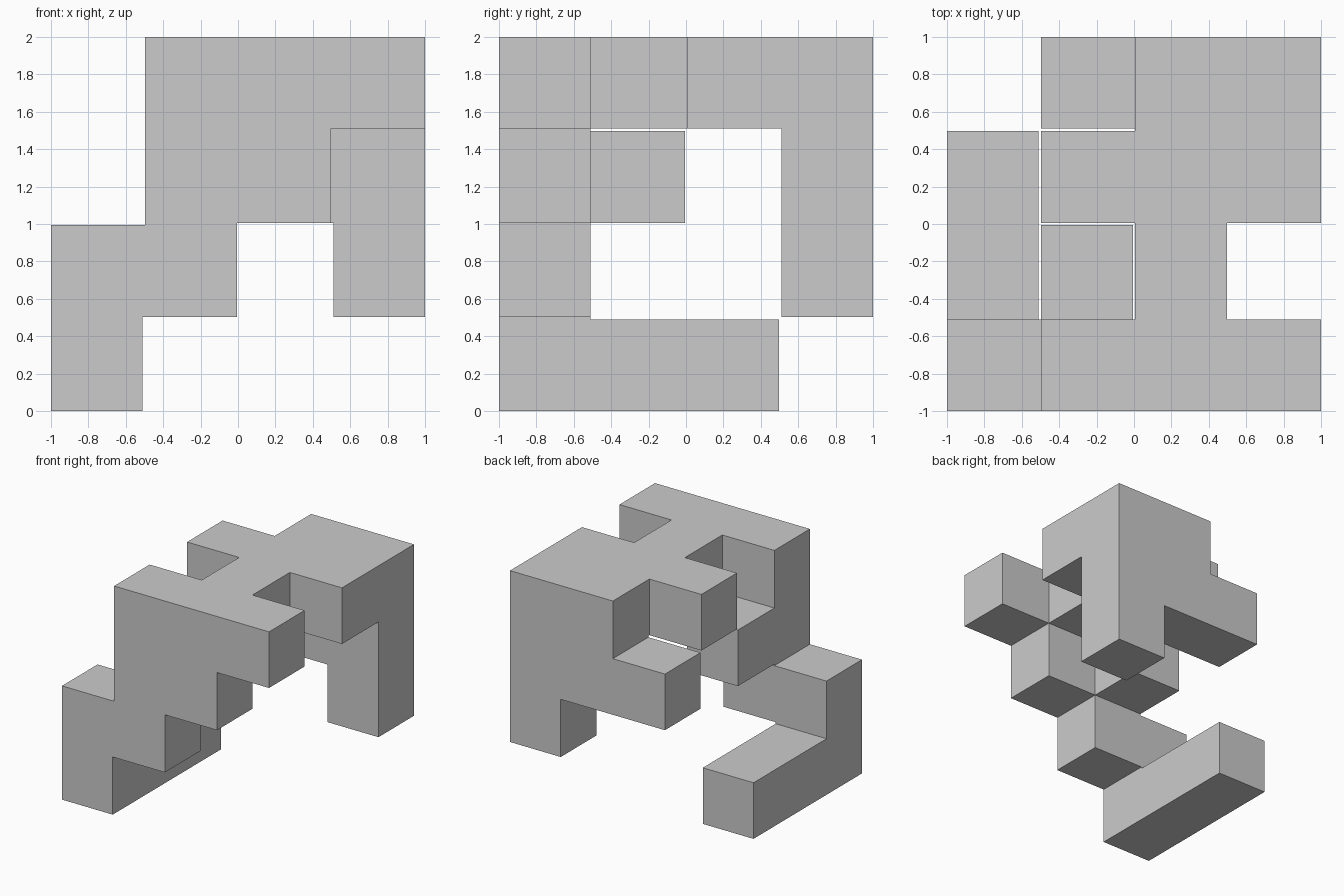
import bpy, bmesh, math
from itertools import product

if "Cube" in bpy.data.objects:
    bpy.data.objects.remove(bpy.data.objects["Cube"])

GAP = 0.0133                 # slim joint between blocks that do not touch
SIZE = (2 - 3 * GAP) / 4     # block edge on a 4 x 4 x 4 layout

# Parts as inclusive block ranges: (x0, x1), (y0, y1), (z0, z1)
PARTS = [
    ((0, 0), (0, 2), (0, 0)),   # foot bar on the ground
    ((0, 1), (0, 0), (1, 1)),   # front stair, lower step
    ((1, 2), (0, 0), (2, 2)),   # front stair, middle step
    ((1, 3), (0, 0), (3, 3)),   # front stair, top step
    ((1, 1), (1, 1), (2, 2)),   # stub behind the middle step
    ((2, 2), (1, 1), (3, 3)),   # top bridge
    ((1, 3), (2, 2), (3, 3)),   # top cross bar
    ((2, 3), (3, 3), (3, 3)),   # top rear slab
    ((1, 3), (3, 3), (2, 2)),   # rear ledge
    ((3, 3), (3, 3), (1, 1)),   # rear leg
]
blocks = set()
for part in PARTS:
    blocks.update(product(*(range(a, b + 1) for a, b in part)))

# Even slots are blocks, odd slots are joints, filled only between blocks
def filled(slot):
    around = [{i // 2, (i + 1) // 2} for i in slot]
    return all(c in blocks for c in product(*around))

edges = []
for k in range(4):
    edges += [k * (SIZE + GAP), k * (SIZE + GAP) + SIZE]

bm = bmesh.new()
solid = {s for s in product(range(7), repeat=3) if filled(s)}
for s in solid:
    for axis, side in product(range(3), (0, 1)):
        near = list(s)
        near[axis] += 2 * side - 1
        if tuple(near) in solid:
            continue
        u, v = (axis + 1) % 3, (axis + 2) % 3
        loop = []
        for du, dv in ((0, 0), (1, 0), (1, 1), (0, 1)):
            p = list(s)
            p[axis] += side
            p[u] += du
            p[v] += dv
            loop.append(bm.verts.new((edges[p[0]] - 1, edges[p[1]] - 1, edges[p[2]])))
        bm.faces.new(loop if side else loop[::-1])

# Weld the skin and merge coplanar faces
bmesh.ops.remove_doubles(bm, verts=bm.verts[:], dist=0.001)
bmesh.ops.dissolve_limit(bm, angle_limit=math.radians(1),
                         verts=bm.verts[:], edges=bm.edges[:])
mesh = bpy.data.meshes.new("block_sculpture")
bm.to_mesh(mesh)
bm.free()
bpy.context.collection.objects.link(bpy.data.objects.new("block_sculpture", mesh))
